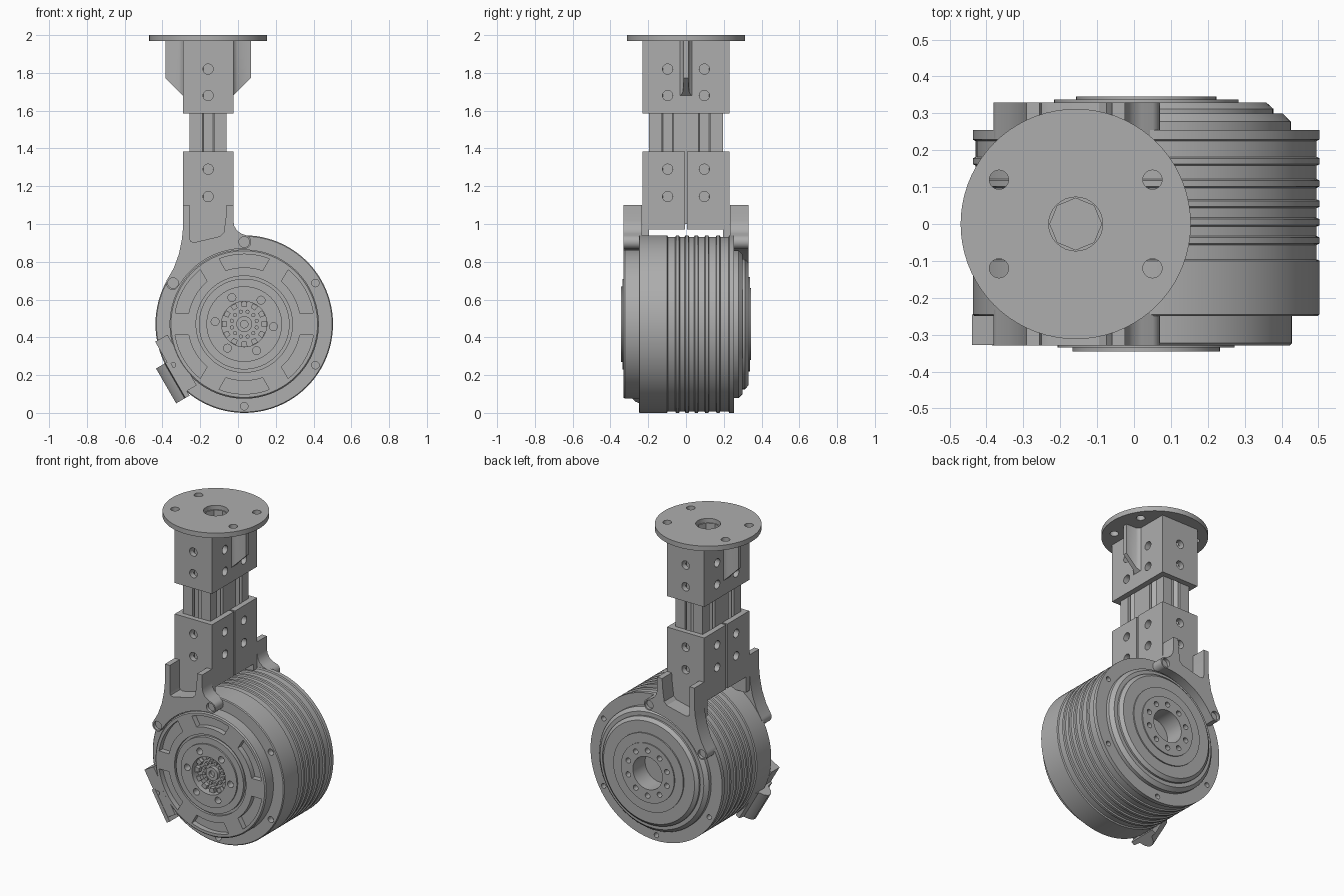
import bpy, bmesh
from math import sin, cos, pi, radians
from mathutils import Vector, Matrix

if "Cube" in bpy.data.objects:
    bpy.data.objects.remove(bpy.data.objects["Cube"])

GREY = (0.42, 0.42, 0.42, 1)
mat = bpy.data.materials.new("machined grey")
mat.use_nodes = True
mat.diffuse_color = GREY
mat.node_tree.nodes["Principled BSDF"].inputs["Base Color"].default_value = GREY

CX, CZ = 0.033, 0.47            # drum axis
PX = -0.158                     # column axis
HX, HY = 0.133, 0.23            # bracket half sizes
IX, IY = 0.0975, 0.195          # extrusion half sizes


def prism(bm, pts, axis, lo, hi):
    """Extrude a 2D outline along one axis."""
    place = {"x": lambda a, b, d: (d, a, b),
             "y": lambda a, b, d: (a, d, b),
             "z": lambda a, b, d: (a, b, d)}[axis]
    rings = [[bm.verts.new(place(a, b, d)) for a, b in pts] for d in (lo, hi)]
    faces = [bm.faces.new(r) for r in rings]
    n = len(pts)
    for i in range(n):
        j = (i + 1) % n
        faces.append(bm.faces.new((rings[0][i], rings[0][j], rings[1][j], rings[1][i])))
    bmesh.ops.recalc_face_normals(bm, faces=faces)


def arc(r, a0, a1, n, c=(0, 0)):
    return [(c[0] + r * cos(radians(a0 + (a1 - a0) * i / n)),
             c[1] + r * sin(radians(a0 + (a1 - a0) * i / n))) for i in range(n + 1)]


def circle(r, c=(0, 0), n=24):
    return arc(r, 0, 360, n, c)[:-1]


def rect(a0, a1, b0, b1):
    return [(a0, b0), (a1, b0), (a1, b1), (a0, b1)]


def polar(r, a):
    return (CX + r * cos(radians(a)), CZ + r * sin(radians(a)))


def finish(bm, name, cutters=None):
    """Make an object, cut it, give it the material and smooth it."""
    def make(b, label):
        me = bpy.data.meshes.new(label)
        b.to_mesh(me)
        b.free()
        ob = bpy.data.objects.new(label, me)
        bpy.context.collection.objects.link(ob)
        return ob
    ob = make(bm, name)
    bpy.ops.object.select_all(action="DESELECT")
    ob.select_set(True)
    bpy.context.view_layer.objects.active = ob
    if cutters:
        tool = make(cutters, name + "_cutter")
        tool.hide_render = True
        mod = ob.modifiers.new("cut", "BOOLEAN")
        mod.operation, mod.solver, mod.object = "DIFFERENCE", "EXACT", tool
        bpy.ops.object.modifier_apply(modifier="cut")
        bpy.data.objects.remove(tool)
    ob.data.materials.clear()
    ob.data.materials.append(mat)
    bpy.ops.object.shade_smooth_by_angle(angle=radians(30))
    return ob


# Motor drum: one turned profile (radius, y)
profile = [(0, -.29), (.12, -.29), (.12, -.345), (.2, -.345), (.2, -.335), (.24, -.335),
           (.24, -.315), (.255, -.315), (.255, -.33), (.388, -.33), (.395, -.323),
           (.395, -.25), (.465, -.25), (.47, -.245), (.47, -.1)]
for y in (-.045, .005, .055, .11, .17):       # cooling ribs
    profile += [(.462, profile[-1][1] + .004), (.462, y - .012), (.47, y - .008), (.47, y + .008)]
profile += [(.462, .182), (.462, .225), (.47, .229), (.47, .255), (.392, .255), (.392, .278),
            (.37, .3), (.345, .3), (.345, .312), (.325, .33), (.25, .33), (.25, .338),
            (.19, .338), (.19, .345), (.105, .345), (.105, .22), (0, .22)]
bm = bmesh.new()
vs = [bm.verts.new((CX + r, y, CZ)) for r, y in profile]
es = [bm.edges.new(p) for p in zip(vs, vs[1:])]
bmesh.ops.spin(bm, geom=vs + es, cent=(CX, 0, CZ), axis=(0, 1, 0), angle=2 * pi,
               steps=96, use_merge=True)
bmesh.ops.remove_doubles(bm, verts=bm.verts[:], dist=1e-5)
bmesh.ops.recalc_face_normals(bm, faces=bm.faces[:])
cut = bmesh.new()
for k in range(6):
    a = 30 + 60 * k
    pocket = arc(.37, a - 21, a + 21, 14, (CX, CZ)) + arc(.3, a + 19, a - 19, 14, (CX, CZ))
    prism(cut, pocket, "y", -.4, -.295)
    prism(cut, circle(.02, polar(.435, a), 16), "y", -.4, -.21)
    prism(cut, circle(.016, polar(.435, a), 16), "y", .22, .4)
    prism(cut, circle(.021, polar(.155, a - 35), 16), "y", -.4, -.3)
for k in range(10):
    prism(cut, circle(.017, polar(.145, 36 * k + 18), 16), "y", .3, .4)
finish(bm, "motor_drum", cut)

# Hub spline in the front bore
bm = bmesh.new()
prism(bm, circle(.042, (CX, CZ)), "y", -.315, -.28)
for k in range(12):
    a = 30 * k
    tooth = arc(.119, a - 8, a + 8, 2, (CX, CZ)) + arc(.092, a + 8, a - 8, 2, (CX, CZ))
    prism(bm, tooth, "y", -.315, -.28)
    prism(bm, circle(.011, polar(.068, a + 15), 8), "y", -.305, -.28)
cut = bmesh.new()
prism(cut, circle(.02, (CX, CZ)), "y", -.33, -.295)
finish(bm, "hub_spline", cut)

# Motor mounts: forked plates hugging the drum, front and back
L, R = PX - HX, PX + HX
lug_l, lug_r = polar(.435, 150), polar(.435, 90)
outline = [(L, 1.1), (L, .98), (L - .006, .92), (L - .022, .84), (L - .05, .765)]
outline += arc(.037, 140, 290, 8, lug_l)
outline += arc(.4, 146, 95, 20, (CX, CZ))
outline += arc(.037, 250, 420, 8, lug_r)
outline += [(.02, .948), (-.005, .965), (-.02, .99), (R, 1.02), (R, 1.1), (R - .035, 1.1),
            (R - .04, 1.03), (R - .05, .955), (R - .07, .935), (L + .06, .903),
            (L + .04, .908), (L + .035, .925), (L + .035, 1.1)]
for name, s in (("front_mount", -1), ("rear_mount", 1)):
    bm = bmesh.new()
    prism(bm, outline, "y", *sorted((s * .232, s * .33)))
    cut = bmesh.new()
    for c in (lug_l, lug_r):
        prism(cut, circle(.028, c, 20), "y", *sorted((s * .31, s * .4)))
        prism(cut, circle(.016, c, 16), "y", *sorted((s * .26, s * .309)))
    finish(bm, name, cut)


def screw_holes(bm, heights):
    for z in heights:
        prism(bm, circle(.027, (PX, z)), "y", -.5, .5)
        for y in (-.097, .097):
            prism(bm, circle(.027, (y, z)), "x", PX - .4, PX + .4)


# Lower clamp: two half channels around the column
for name, s in (("front_clamp", -1), ("rear_clamp", 1)):
    lo, hi = sorted((s * .006, s * HY))
    shell = [(L, s * .006), (L, s * HY), (R, s * HY), (R, s * .006),
             (PX + IX, s * .006), (PX + IX, s * IY), (PX - IX, s * IY), (PX - IX, s * .006)]
    bm = bmesh.new()
    prism(bm, shell, "z", .97, 1.385)
    cut = bmesh.new()
    for z in (1.29, 1.145):
        prism(cut, circle(.027, (PX, z)), "y", *sorted((s * .15, s * .4)))
        prism(cut, circle(.027, (s * .097, z)), "x", PX - .4, PX + .4)
    finish(bm, name, cut)
    bm = bmesh.new()
    prism(bm, rect(L, R, .87, .97), "y", *sorted((s * IY, s * HY)))
    finish(bm, name + "_skirt")

# Slotted column: one T slot on each short side, two on each long side
slot = [(-.03, 0), (-.03, .018), (-.05, .018), (-.05, .03), (-.025, .055)]
slot += [(-u, d) for u, d in reversed(slot)]
section = [(IX, -IY)]
section += [(IX - d, y + u) for y in (-.097, .097) for u, d in slot]
section += [(IX, IY)] + [(-u, IY - d) for u, d in slot]
section += [(-x, -y) for x, y in section]
bm = bmesh.new()
prism(bm, [(PX + x, y) for x, y in section], "z", 1.0, 1.93)
finish(bm, "slotted_column")

# Upper clamp: box sleeve around the column
bm = bmesh.new()
prism(bm, rect(L, R, -HY, HY), "z", 1.585, 1.972)
cut = bmesh.new()
prism(cut, rect(PX - IX, PX + IX, -IY, IY), "z", 1.5, 1.93)
sleeve = finish(bm, "upper_clamp", cut)
cut = bmesh.new()
for z in (1.82, 1.68):
    for s in (-1, 1):
        prism(cut, circle(.027, (PX, z)), "y", *sorted((s * .18, s * .4)))
        for y in (-.097, .097):
            prism(cut, circle(.027, (y, z)), "x", *sorted((PX + s * .08, PX + s * .4)))
prism(cut, circle(.07, (PX, 0), 8), "z", 1.92, 2.1)
bm = bmesh.new()
bm.from_mesh(sleeve.data)
bpy.data.objects.remove(sleeve)
finish(bm, "upper_clamp", cut)

# Gussets under the flange, filleted at the root and cut off at a slant
half = [(0, .036), (.008, .024), (.024, .015), (.095, .013)]
for name, s in (("left_gusset", 1), ("right_gusset", -1)):
    pts = half + [(x, -y) for x, y in reversed(half)]
    bm = bmesh.new()
    prism(bm, [(PX + s * (HX - .002 + x), y) for x, y in pts], "z", 1.66, 1.975)
    cut_plane = bmesh.ops.bisect_plane(
        bm, geom=bm.verts[:] + bm.edges[:] + bm.faces[:], plane_co=(PX + s * HX, 0, 1.68),
        plane_no=(s, 0, -1), clear_outer=True)
    edges = [e for e in cut_plane["geom_cut"] if isinstance(e, bmesh.types.BMEdge)]
    bmesh.ops.holes_fill(bm, edges=edges)
    bmesh.ops.recalc_face_normals(bm, faces=bm.faces[:])
    finish(bm, name)

# Top flange
bm = bmesh.new()
prism(bm, circle(.312, (PX, 0), 72), "z", 1.968, 2.0)
cut = bmesh.new()
prism(cut, circle(.073, (PX, 0), 32), "z", 1.9, 2.1)
for sx in (-1, 1):
    for sy in (-1, 1):
        prism(cut, circle(.026, (PX + sx * .208, sy * .12)), "z", 1.9, 2.1)
finish(bm, "top_flange", cut)

# Cable connector on the lower right of the drum, built radially then turned
turn = Matrix.Translation((CX, 0, CZ)) @ Matrix.Rotation(radians(150), 4, "Y")
bm = bmesh.new()
prism(bm, rect(.38, .455, -.155, .155), "y", -.328, -.245)
bmesh.ops.transform(bm, matrix=turn, verts=bm.verts[:])
cut = bmesh.new()
prism(cut, circle(.014, polar(.435, 210), 16), "y", -.4, -.29)
finish(bm, "connector_base", cut)
hump = [(.44, -.33), (.465, -.33), (.47, -.285), (.505, -.268), (.522, -.245), (.522, -.22),
        (.505, -.197), (.475, -.18), (.468, -.14), (.44, -.14)]
bm = bmesh.new()
prism(bm, hump, "z", -.03, .183)
bmesh.ops.transform(bm, matrix=turn, verts=bm.verts[:])
finish(bm, "cable_connector")
